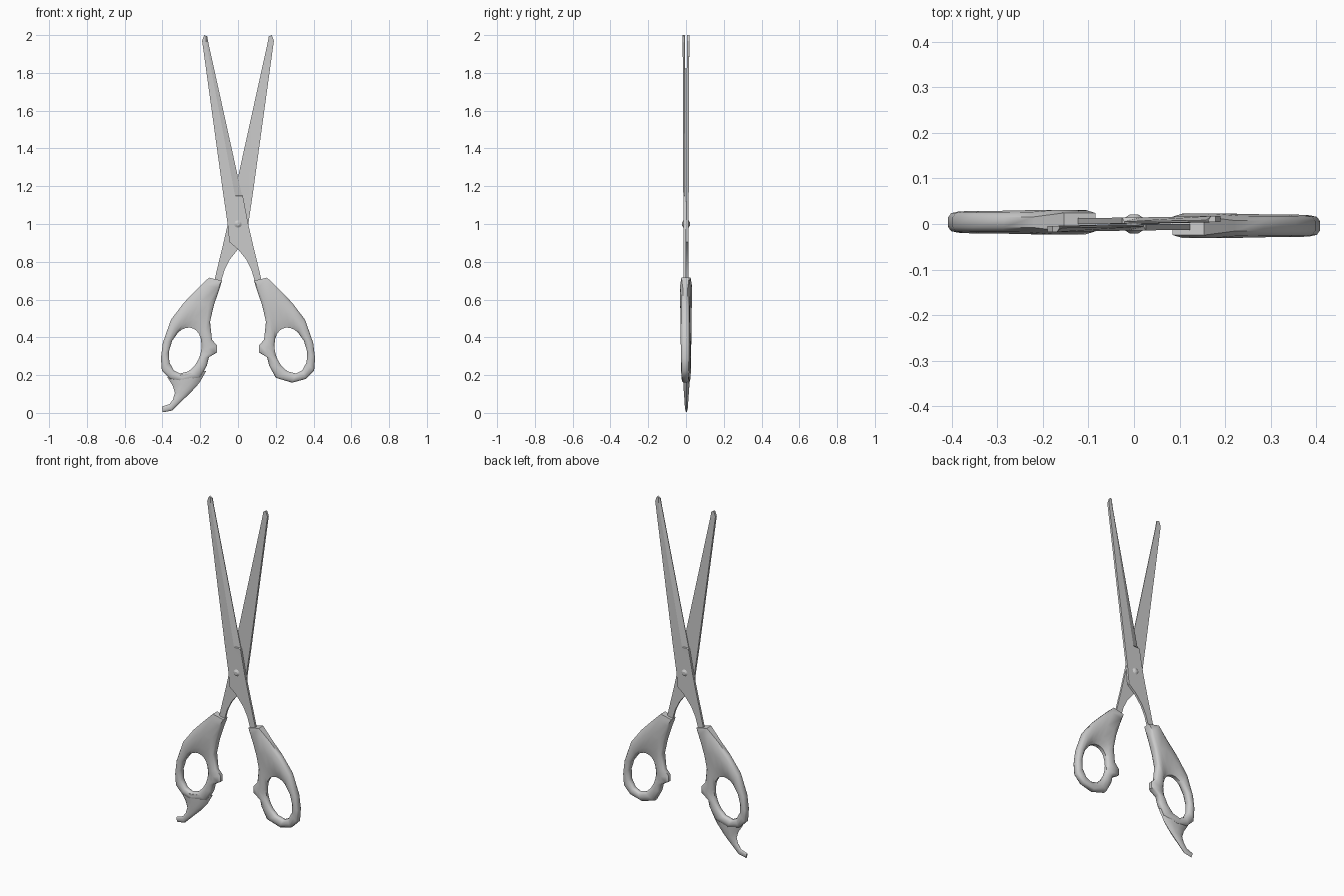
import bpy, bmesh, math
from mathutils import Vector

if "Cube" in bpy.data.objects:
    bpy.data.objects.remove(bpy.data.objects["Cube"])


def loft(name, sections, ring=False, turn=False, angle=35):
    """Skin a list of equal-length section loops; ring closes it, turn rotates 180 deg about z."""
    bm = bmesh.new()
    s = -1 if turn else 1
    rows = [[bm.verts.new((s * p[0], s * p[1], p[2])) for p in sec] for sec in sections]
    n, m = len(rows), len(rows[0])
    for i in range(n if ring else n - 1):
        a, b = rows[i], rows[(i + 1) % n]
        for j in range(m):
            k = (j + 1) % m
            bm.faces.new((a[j], a[k], b[k], b[j]))
    if not ring:
        bm.faces.new(rows[0])
        bm.faces.new(rows[-1])
    bmesh.ops.recalc_face_normals(bm, faces=bm.faces)
    me = bpy.data.meshes.new(name)
    bm.to_mesh(me)
    bm.free()
    ob = bpy.data.objects.new(name, me)
    bpy.context.collection.objects.link(ob)
    bpy.ops.object.select_all(action='DESELECT')
    ob.select_set(True)
    bpy.context.view_layer.objects.active = ob
    bpy.ops.object.shade_smooth_by_angle(angle=math.radians(angle))
    return ob


# Blade stations: spine x, z, cutting edge x, z, hollow-ground amount, y shift
BLADE = [
    (-.179, 2.0, -.163, 1.993, .7, -.004),
    (-.190, 1.97, -.157, 1.96, .7, -.004),
    (-.077, 1.15, .021, 1.152, .7, -.001),
    (-.0765, 1.148, .026, 1.148, 0, -.001),
    (-.055, 1.0, .054, 1.0, 0, 0),
    (-.046, .905, .076, .905, 0, 0),
    (0, .866, .085, .866, 0, 0),
    (.045, .81, .099, .81, 0, 0),
    (.072, .755, .112, .755, 0, 0),
    (.085, .71, .123, .71, 0, 0),
    (.103, .66, .137, .66, 0, 0),
]


def blade_section(x0, z0, x1, z1, grind, dy):
    back, front = -.0005 + dy, -.0135 + dy
    edge = front + (back - front) * grind
    return [(x0, back, z0), (x0, front, z0),
            (x0 + (x1 - x0) * .62, front, z0 + (z1 - z0) * .62),
            (x1, edge, z1), (x1, back, z1)]


for label, turn in (("front_blade", False), ("rear_blade", True)):
    loft(label, [blade_section(*s) for s in BLADE], turn=turn, angle=15)

# Handle: outline x, z, matching angle on the finger hole, half thickness
HANDLE = [
    (-.286, .584, 115, .025), (-.220, .652, 100, .026),
    (-.154, .716, 85, .027), (-.085, .700, 70, .027),
    (-.100, .650, 58, .026), (-.127, .573, 45, .025),
    (-.148, .483, 30, .024), (-.138, .387, 12, .023),
    (-.111, .358, 0, .022), (-.111, .320, -10, .022),
    (-.154, .295, -22, .022), (-.165, .250, -40, .022),
    (-.200, .186, -65, .021), (-.286, .160, -95, .020),
    (-.360, .180, -120, .021), (-.403, .223, -150, .022),
    (-.408, .290, -178, .023), (-.398, .371, -205, .024),
    (-.355, .493, -232, .025),
]
PROFILE = [(0, .45), (.15, .85), (.5, 1), (.82, .85), (1, .4)]
OFFSET = .004


def handle_section(i, x, z, deg, h):
    a = math.radians(deg)
    hole = Vector((-.28 + .085 * math.cos(a) + .02 * math.sin(a), 0, .33 + .122 * math.sin(a)))
    rim = Vector((x, 0, z))
    half = []
    for t, k in PROFILE:
        if i in (2, 3) and t < .5:      # blunt end where the blade enters
            k = .75 if t == 0 else 1
        half.append((rim.lerp(hole, t), k * h))
    up = [(p.x, OFFSET + d, p.z) for p, d in half]
    down = [(p.x, OFFSET - d, p.z) for p, d in reversed(half)]
    return up + down


for label, turn in (("left_handle", False), ("right_handle", True)):
    loft(label, [handle_section(i, *s) for i, s in enumerate(HANDLE)], ring=True, turn=turn, angle=50)

# Finger rest below the left handle: left x, z, right x, z, half thickness
REST = [
    (-.375, .190, -.168, .222, .018), (-.346, .145, -.205, .158, .017),
    (-.334, .106, -.250, .108, .014), (-.345, .070, -.290, .070, .011),
    (-.362, .047, -.350, .012, .008), (-.403, .033, -.398, .003, .005),
]


def rest_section(x0, z0, x1, z1, h):
    a, b = Vector((x0, OFFSET / 2, z0)), Vector((x1, OFFSET / 2, z1))
    pts = []
    for j in range(10):
        t = math.tau * j / 10
        p = a.lerp(b, .5 - .5 * math.cos(t))
        pts.append((p.x, p.y + h * math.sin(t), p.z))
    return pts


loft("finger_rest", [rest_section(*s) for s in REST], angle=50)

# Pivot screw
loft("pivot_screw", [[(r * math.cos(math.tau * j / 10), y, 1 + r * math.sin(math.tau * j / 10))
                      for j in range(10)]
                     for y, r in ((-.021, .009), (-.013, .021), (.013, .021), (.021, .009))], angle=30)
